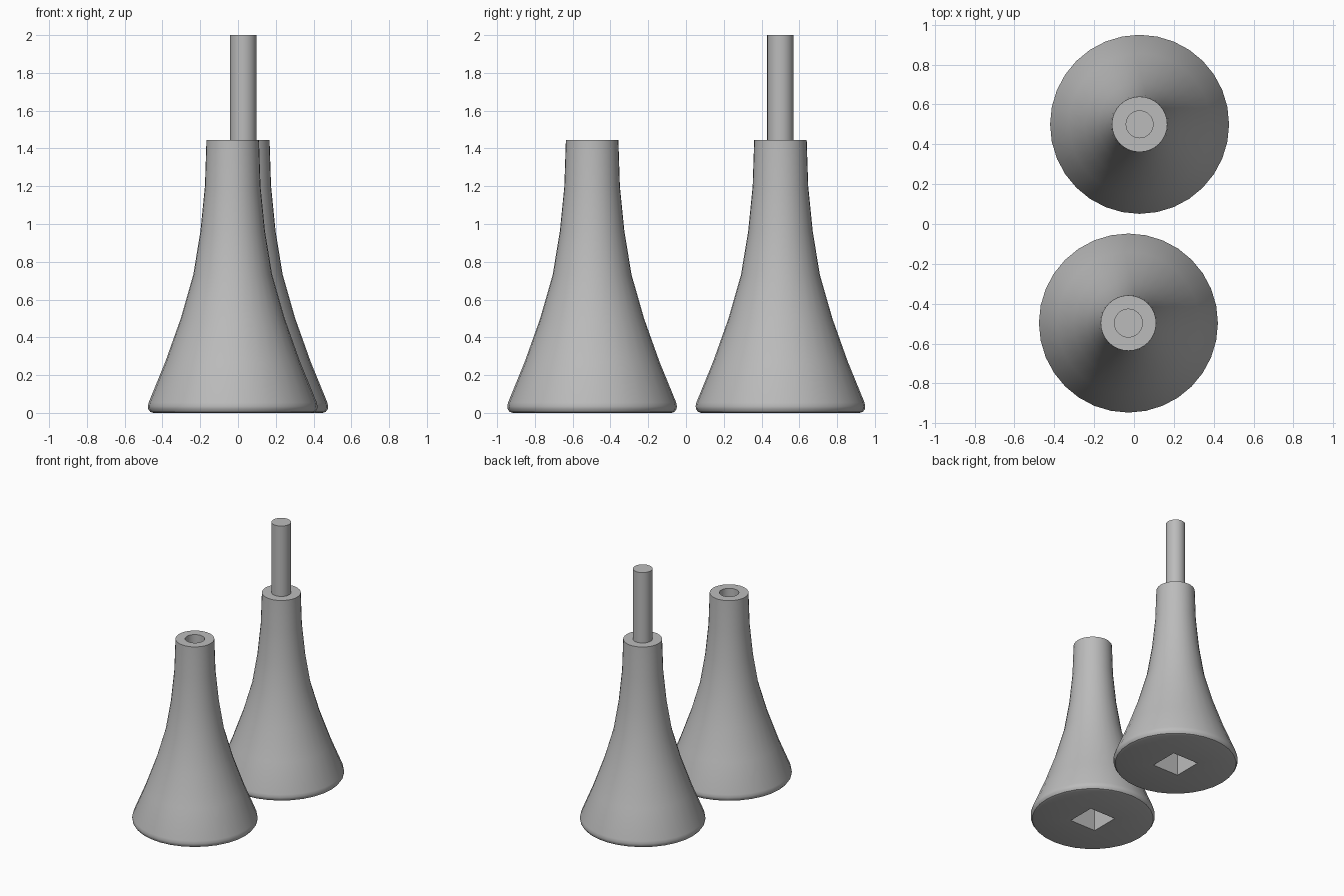
import bpy, bmesh
from math import radians
from mathutils import Matrix

cube = bpy.data.objects.get("Cube")
if cube:
    bpy.data.objects.remove(cube, do_unlink=True)

SEGMENTS = 32
TOP, PIN_R = 1.445, 0.07

grey = bpy.data.materials.new("plain grey")
grey.use_nodes = True
colour = (0.5, 0.5, 0.5, 1)
grey.diffuse_color = colour
grey.node_tree.nodes["Principled BSDF"].inputs["Base Color"].default_value = colour


def add_object(name, bm, location=(0, 0, 0)):
    bmesh.ops.recalc_face_normals(bm, faces=bm.faces)
    mesh = bpy.data.meshes.new(name)
    bm.to_mesh(mesh)
    bm.free()
    obj = bpy.data.objects.new(name, mesh)
    obj.location = location
    bpy.context.collection.objects.link(obj)
    mesh.materials.append(grey)
    return obj


def lathe(name, profile, location):
    """Spin a radius/height profile that starts and ends on the axis."""
    bm = bmesh.new()
    verts = [bm.verts.new((r, 0, z)) for r, z in profile]
    edges = [bm.edges.new(pair) for pair in zip(verts, verts[1:])]
    bmesh.ops.spin(bm, geom=verts + edges, cent=(0, 0, 0), axis=(0, 0, 1),
                   angle=radians(360), steps=SEGMENTS, use_merge=True)
    bmesh.ops.remove_doubles(bm, verts=bm.verts, dist=0.0005)
    return add_object(name, bm, location)


def cut_socket(obj, side=0.225, depth=0.3):
    """Square socket in the underside."""
    bm = bmesh.new()
    bmesh.ops.create_cube(bm, size=1, matrix=Matrix.Diagonal((side, side, depth * 2, 1)))
    cutter = add_object("socket_cutter", bm, obj.location)
    cutter.hide_render = True
    mod = obj.modifiers.new("socket", "BOOLEAN")
    mod.operation, mod.object, mod.solver = "DIFFERENCE", cutter, "EXACT"
    bpy.context.view_layer.objects.active = obj
    bpy.ops.object.modifier_apply(modifier=mod.name)
    bpy.data.objects.remove(cutter, do_unlink=True)


def smooth(obj):
    bpy.ops.object.select_all(action="DESELECT")
    obj.select_set(True)
    bpy.context.view_layer.objects.active = obj
    bpy.ops.object.shade_smooth_by_angle(angle=radians(35))


# Flared body with a rounded foot
body = [(0, 0), (0.42, 0), (0.437, 0.006), (0.447, 0.02), (0.449, 0.035), (0.445, 0.055),
        (0.357, 0.27), (0.275, 0.5), (0.209, 0.73), (0.171, 0.96), (0.147, 1.2), (0.139, TOP)]
hole = [(PIN_R, TOP), (PIN_R, TOP - 0.58), (0, TOP - 0.58)]
front_place, back_place = (-0.028, -0.497, 0), (0.028, 0.5, 0)

front = lathe("front_body_with_hole", body + hole, front_place)
back = lathe("back_body", body + [(0, TOP)], back_place)

# Pin standing on the back body
pin = lathe("pin", [(0, TOP), (PIN_R, TOP), (PIN_R, 2), (0, 2)], back_place)

for obj in (front, back):
    cut_socket(obj)
for obj in (front, back, pin):
    smooth(obj)
